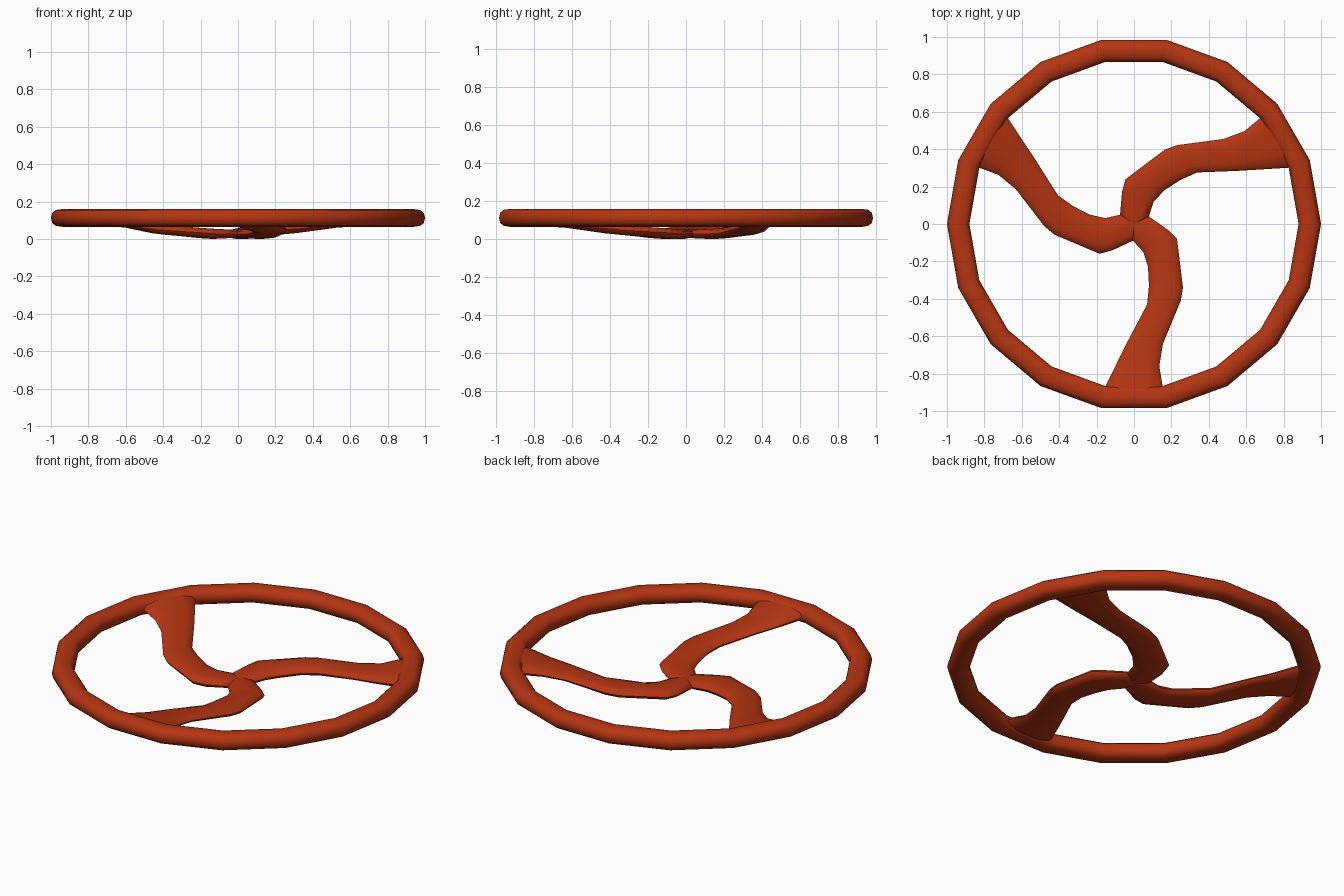
import bpy, bmesh, math
from mathutils import Matrix, Vector

cube = bpy.data.objects.get("Cube")
if cube:
    bpy.data.objects.remove(cube, do_unlink=True)

paint = bpy.data.materials.new("red_brown_paint")
paint.use_nodes = True
colour = (0.46, 0.036, 0.006, 1)
paint.diffuse_color = colour
paint.node_tree.nodes["Principled BSDF"].inputs["Base Color"].default_value = colour


def loft(bm, rings, closed=False):
    """Skin a list of vertex rings with quads."""
    pairs = list(zip(rings, rings[1:]))
    if closed:
        pairs.append((rings[-1], rings[0]))
    for a, b in pairs:
        for i in range(len(a)):
            j = (i + 1) % len(a)
            bm.faces.new((a[i], a[j], b[j], b[i]))


def finish(bm, name, angle):
    bmesh.ops.recalc_face_normals(bm, faces=bm.faces)
    mesh = bpy.data.meshes.new(name)
    bm.to_mesh(mesh)
    bm.free()
    obj = bpy.data.objects.new(name, mesh)
    bpy.context.collection.objects.link(obj)
    mesh.materials.append(paint)
    bpy.ops.object.select_all(action="DESELECT")
    obj.select_set(True)
    bpy.context.view_layer.objects.active = obj
    bpy.ops.object.shade_smooth_by_angle(angle=math.radians(angle))


# Rim: rounded tube section swept round an 18-sided ring
SIDES, TUBE = 18, 12
MID_R, HALF_W, MID_Z, HALF_H = 0.94, 0.06, 0.1125, 0.0475
bm = bmesh.new()
rings = []
for s in range(SIDES):
    turn = Matrix.Rotation(math.tau * s / SIDES, 3, "Z")
    ring = []
    for t in range(TUBE):
        a = math.tau * t / TUBE
        c, d = math.cos(a), math.sin(a)
        r = MID_R + HALF_W * math.copysign(abs(c) ** 0.8, c)
        z = MID_Z + HALF_H * math.copysign(abs(d) ** 0.8, d)
        ring.append(bm.verts.new(turn @ Vector((r, 0, z))))
    rings.append(ring)
loft(bm, rings, closed=True)
finish(bm, "rim", 60)

# Spoke stations: outer edge, inner edge, bottom and top heights
stations = [
    ((0.08, 0.04), (-0.005, -0.089), 0.005, 0.05),
    ((0.18, -0.03), (0.05, -0.15), 0.0, 0.055),
    ((0.23, -0.08), (0.075, -0.23), 0.005, 0.06),
    ((0.262, -0.34), (0.08, -0.33), 0.022, 0.075),
    ((0.25, -0.41), (0.07, -0.43), 0.03, 0.08),
    ((0.155, -0.64), (-0.03, -0.62), 0.06, 0.1),
    ((0.135, -0.76), (-0.09, -0.74), 0.068, 0.115),
    ((0.153, -0.867), (-0.153, -0.867), 0.075, 0.145),
    ((0.158, -0.91), (-0.158, -0.91), 0.08, 0.15),
]
# Flattened section: position across the width, height from -1 to 1
section = [(-1, 0), (-0.88, 0.6), (-0.5, 0.95), (0, 1), (0.5, 0.95), (0.88, 0.6)]
section += [(-u, -v) for u, v in section]

# Three curved spokes meeting at a small triangular hub
bm = bmesh.new()
hub_rings = []
for k in range(3):
    turn = Matrix.Rotation(math.tau * k / 3, 3, "Z")
    rings = []
    for outer, inner, low, high in stations:
        a, b = Vector(outer), Vector(inner)
        ring = []
        for u, v in section:
            p = (a + b) / 2 + (a - b) / 2 * u
            z = (low + high) / 2 + (high - low) / 2 * v
            ring.append(bm.verts.new(turn @ Vector((p.x, p.y, z))))
        rings.append(ring)
    loft(bm, rings)
    bm.faces.new(rings[-1])
    hub_rings.append(rings[0])

# Hub: fan the inner ends of the spokes to a centre point above and below
half = len(section) // 2
for z, part in ((0.05, range(half)), (0.005, range(half, 2 * half))):
    centre = bm.verts.new((0, 0, z))
    for ring in hub_rings:
        for i in part:
            bm.faces.new((ring[i], ring[(i + 1) % len(ring)], centre))
bmesh.ops.remove_doubles(bm, verts=bm.verts, dist=0.003)
finish(bm, "spokes", 60)
